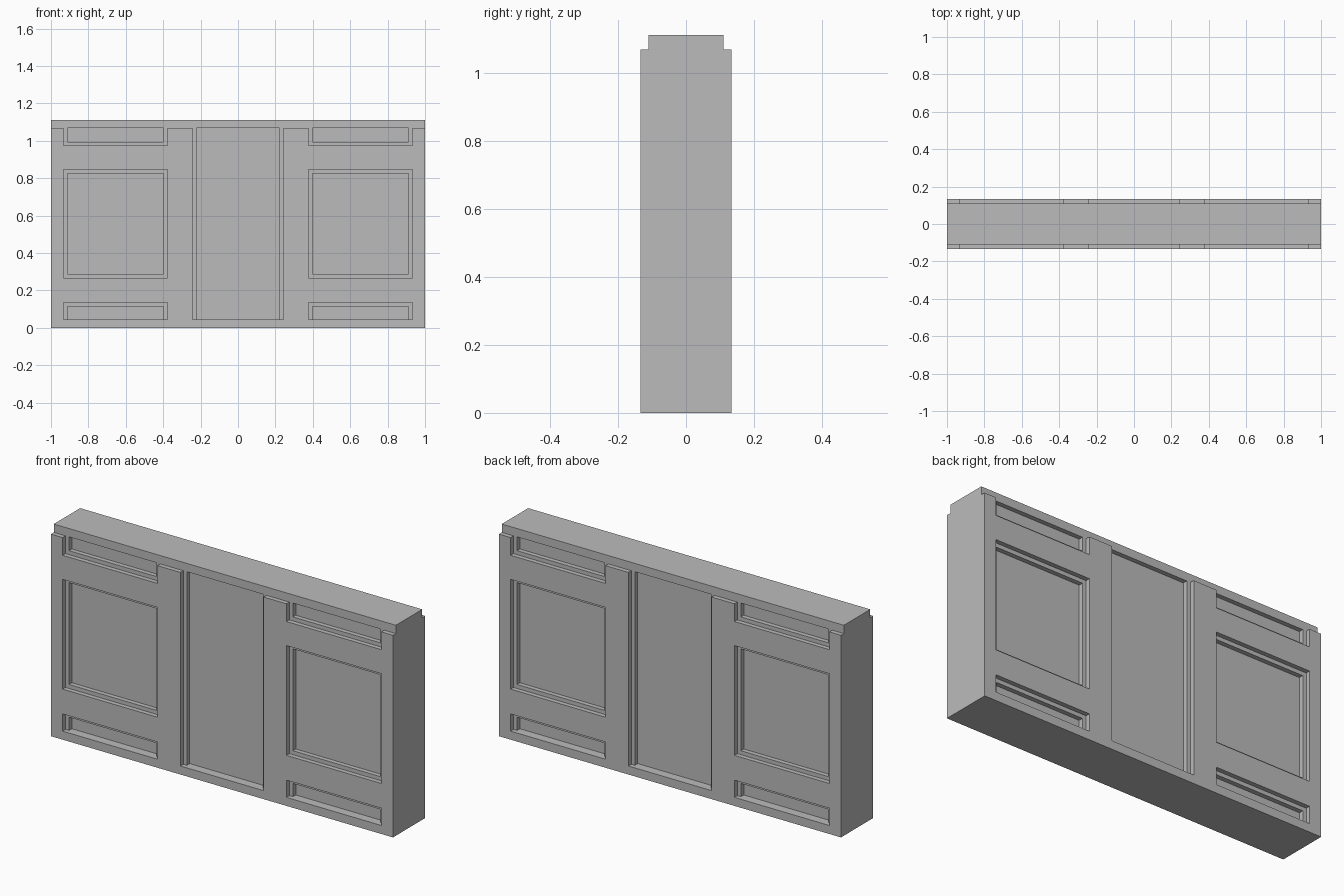
import bpy
import bmesh
from mathutils import Vector

cube = bpy.data.objects.get("Cube")
if cube:
    bpy.data.objects.remove(cube, do_unlink=True)

# Main dimensions
FACE, STEP, PANEL = 0.134, 0.11, 0.086      # half depths: face, first step, inner panel
BASE, LEDGE, TOP = 0.045, 1.068, 1.112      # heights
LIP = 0.021                                 # width of the stepped border

# Recesses on the +x half: x0, x1, z0, z1, open at bottom, open at top
RECESSES = [
    (0.377, 0.932, 0.974, LEDGE, False, True),    # upper panel
    (0.377, 0.932, 0.267, 0.847, False, False),   # square panel
    (0.377, 0.932, BASE, 0.136, True, False),     # lower panel
    (-0.243, 0.243, BASE, LEDGE, True, True),     # tall centre panel
]


def inner(recess):
    x0, x1, z0, z1, low_open, high_open = recess
    return (x0 + LIP, x1 - LIP,
            z0 if low_open else z0 + LIP, z1 if high_open else z1 - LIP)


def inside(x, z, rect):
    return rect[0] < x < rect[1] and rect[2] < z < rect[3]


def half_depth(x, z):
    """Half thickness of the wall at a point; both faces are alike."""
    x = abs(x)
    if z > LEDGE:
        return STEP
    if any(inside(x, z, inner(r)) for r in RECESSES):
        return PANEL
    if any(inside(x, z, r) for r in RECESSES):
        return STEP
    return FACE


# Cutting lines along each axis, mirrored in x and y
xs, zs = {-1.0, 1.0}, {0.0, LEDGE, TOP}
for r in RECESSES:
    for rect in (r, inner(r)):
        xs |= {s * round(v, 4) for v in rect[:2] for s in (-1, 1)}
        zs |= {round(v, 4) for v in rect[2:4]}
lines = [sorted(xs), sorted(s * d for s in (-1, 1) for d in (FACE, STEP, PANEL)), sorted(zs)]


def solid(cell):
    if any(not 0 <= c < len(l) - 1 for c, l in zip(cell, lines)):
        return False
    x, y, z = [(l[c] + l[c + 1]) / 2 for c, l in zip(cell, lines)]
    return abs(y) < half_depth(x, z)


# Wall skin: a face wherever a solid block meets open air
bm = bmesh.new()
counts = [len(l) - 1 for l in lines]
for i in range(counts[0]):
    for j in range(counts[1]):
        for k in range(counts[2]):
            cell = (i, j, k)
            if not solid(cell):
                continue
            for axis in range(3):
                u, v = (axis + 1) % 3, (axis + 2) % 3
                for side in (0, 1):
                    other = list(cell)
                    other[axis] += 2 * side - 1
                    if solid(other):
                        continue
                    corners = []
                    for du, dv in ((0, 0), (1, 0), (1, 1), (0, 1)):
                        p = Vector()
                        p[axis] = lines[axis][cell[axis] + side]
                        p[u] = lines[u][cell[u] + du]
                        p[v] = lines[v][cell[v] + dv]
                        corners.append(bm.verts.new(p))
                    bm.faces.new(corners if side else corners[::-1])

# Weld the skin and merge flat areas into large faces
bmesh.ops.remove_doubles(bm, verts=bm.verts[:], dist=0.0005)
bmesh.ops.dissolve_limit(bm, angle_limit=0.01, verts=bm.verts[:], edges=bm.edges[:])

mesh = bpy.data.meshes.new("panelled_wall")
bm.to_mesh(mesh)
bm.free()
wall = bpy.data.objects.new("panelled_wall", mesh)
bpy.context.collection.objects.link(wall)

# Plain grey finish
grey = bpy.data.materials.new("plain_grey")
grey.use_nodes = True
colour = (0.5, 0.5, 0.5, 1.0)
grey.diffuse_color = colour
grey.node_tree.nodes["Principled BSDF"].inputs["Base Color"].default_value = colour
mesh.materials.append(grey)
